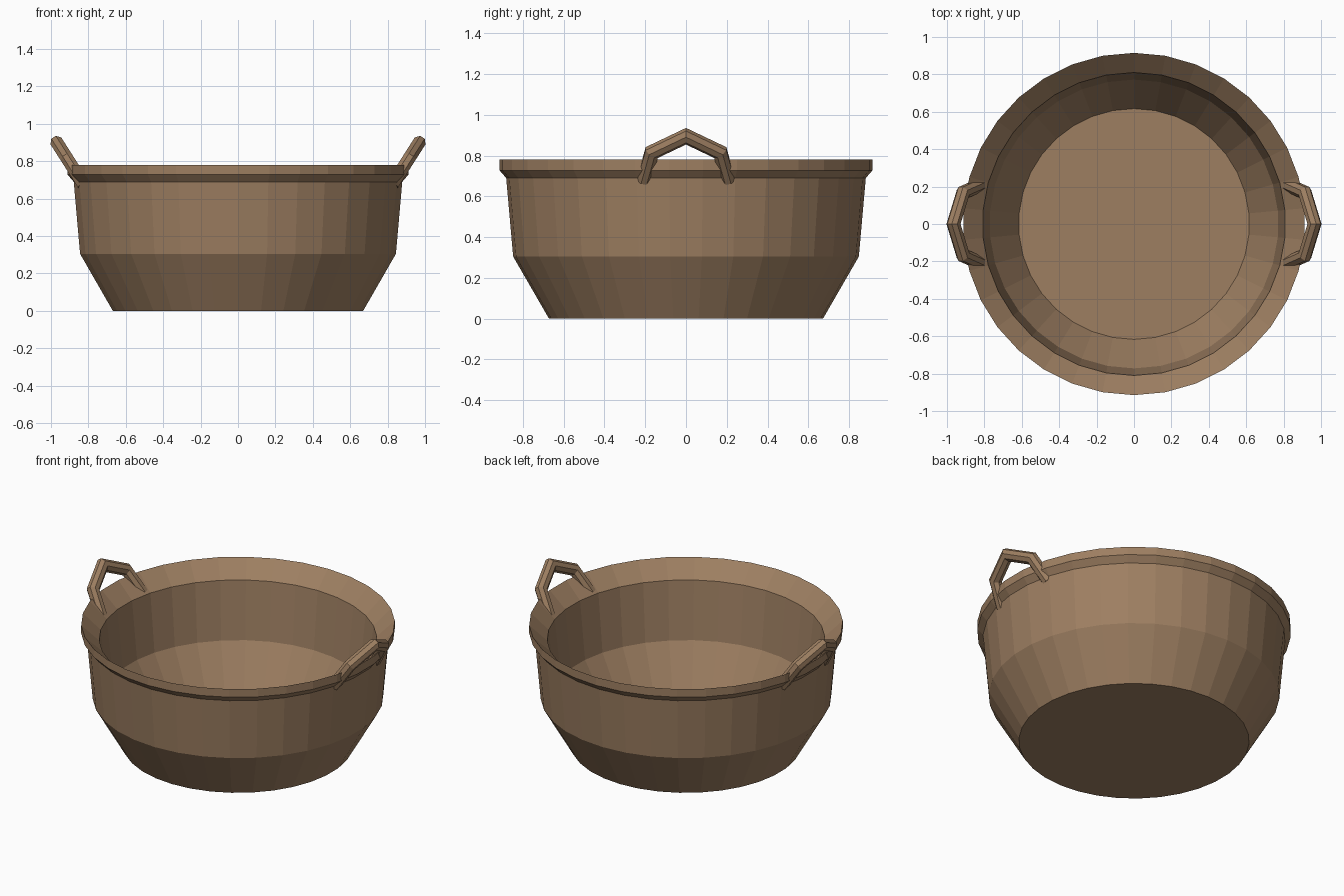
import bpy, bmesh, math
from mathutils import Vector

if "Cube" in bpy.data.objects:
    bpy.data.objects.remove(bpy.data.objects["Cube"])

SIDES = 34

brown = bpy.data.materials.new("warm brown")
brown.diffuse_color = (0.34, 0.212, 0.121, 1)
brown.use_nodes = True
brown.node_tree.nodes["Principled BSDF"].inputs["Base Color"].default_value = brown.diffuse_color


def finish(bm, name):
    bmesh.ops.recalc_face_normals(bm, faces=bm.faces[:])
    mesh = bpy.data.meshes.new(name)
    bm.to_mesh(mesh)
    bm.free()
    mesh.materials.append(brown)
    obj = bpy.data.objects.new(name, mesh)
    bpy.context.collection.objects.link(obj)
    return obj


def bridge(bm, rings):
    """Skin consecutive vertex rings and cap both ends."""
    for a, b in zip(rings, rings[1:]):
        n = len(a)
        for i in range(n):
            j = (i + 1) % n
            bm.faces.new((a[i], a[j], b[j], b[i]))
    bm.faces.new(rings[0])
    bm.faces.new(rings[-1])


# Basin: outer wall, flared rim, inward-sloping lip, inner wall, floor
profile = [(0.672, 0.0), (0.848, 0.305), (0.882, 0.69), (0.915, 0.728),
           (0.915, 0.78), (0.81, 0.68), (0.772, 0.31), (0.617, 0.06)]
bm = bmesh.new()
rings = []
for r, z in profile:
    ring = []
    for i in range(SIDES):
        a = math.pi / 2 + 2 * math.pi * i / SIDES
        ring.append(bm.verts.new((r * math.cos(a), r * math.sin(a), z)))
    rings.append(ring)
bridge(bm, rings)
finish(bm, "basin")


# Handles: mitred octagonal bar bent along a path in a leaning plane
def handle(name, side):
    half = [(0.826, -0.207, 0.677), (0.914, -0.168, 0.815)]
    path = [Vector(p) for p in half] + [Vector((0.965, 0, 0.895))]
    path += [Vector((x, -y, z)) for x, y, z in reversed(half)]
    lean = Vector((0.843, 0, -0.537)).normalized()   # outward plane normal
    radius = 0.037
    bm = bmesh.new()
    rings = []
    for k, p in enumerate(path):
        d_in = (p - path[max(k - 1, 0)]).normalized()
        d_out = (path[min(k + 1, len(path) - 1)] - p).normalized()
        tangent = (d_in + d_out).normalized()
        across = tangent.cross(lean).normalized()
        seg = d_out if d_out.length > 0.5 else d_in
        stretch = 1 / max(tangent.dot(seg), 0.5)
        ring = []
        for i in range(8):
            a = math.pi / 8 + math.pi / 4 * i
            v = p + radius * (math.cos(a) * lean + math.sin(a) * stretch * across)
            ring.append(bm.verts.new((side * v.x, v.y, v.z)))
        rings.append(ring)
    bridge(bm, rings)
    finish(bm, name)


handle("right_handle", 1)
handle("left_handle", -1)
